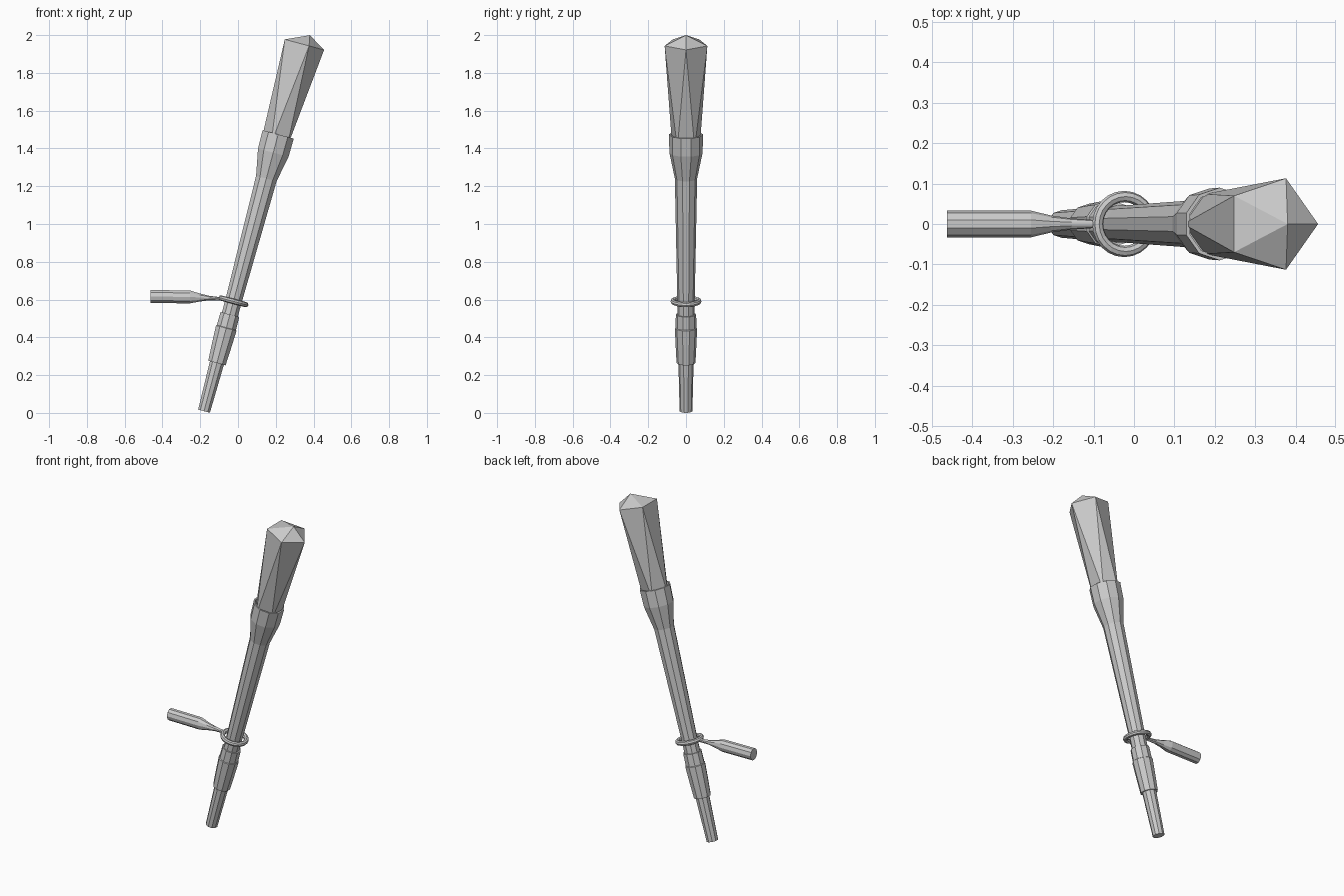
import bpy, bmesh, math
from mathutils import Vector, Matrix

if "Cube" in bpy.data.objects:
    bpy.data.objects.remove(bpy.data.objects["Cube"])

TILT = Matrix.Translation((-0.18, 0, 0.009)) @ Matrix.Rotation(math.radians(15), 4, 'Y')
SIDES = 10


def ring(bm, center, rot, rx, ry, n, phase):
    """A loop of n points around a centre."""
    out = []
    for i in range(n):
        a = phase + 2 * math.pi * i / n
        out.append(bm.verts.new(Vector(center) + rot @ Vector((rx * math.cos(a), ry * math.sin(a), 0))))
    return out


def finish(name, bm, matrix):
    bmesh.ops.recalc_face_normals(bm, faces=bm.faces)
    me = bpy.data.meshes.new(name)
    bm.to_mesh(me)
    bm.free()
    ob = bpy.data.objects.new(name, me)
    ob.matrix_world = matrix
    bpy.context.collection.objects.link(ob)
    return ob


def loft(name, sections, matrix, rot=Matrix.Identity(3), n=SIDES):
    """Skin capped loops; each section is (centre, radius x, radius y)."""
    bm = bmesh.new()
    loops = [ring(bm, c, rot, rx, ry, n, math.pi / 2) for c, rx, ry in sections]
    for a, b in zip(loops, loops[1:]):
        for i in range(n):
            j = (i + 1) % n
            bm.faces.new((a[i], a[j], b[j], b[i]))
    bm.faces.new(loops[0])
    bm.faces.new(loops[-1])
    return finish(name, bm, matrix)


def turned(name, profile):
    """Turned part along the tilted axis from (height, radius) pairs."""
    return loft(name, [((0, 0, s), r, r) for s, r in profile], TILT)


# Lower rod, grip sleeve, and long shaft flaring into a cup
turned("bottom_rod", [(0, 0.034), (0.3, 0.041)])
turned("grip_sleeve", [(0.264, 0.050), (0.36, 0.055), (0.455, 0.059),
                       (0.458, 0.055), (0.53, 0.054)])
turned("shaft_and_cup", [(0.50, 0.046), (0.60, 0.046), (1.275, 0.059),
                         (1.417, 0.088), (1.517, 0.090), (1.517, 0.081), (1.47, 0.078)])

# Faceted five-sided head: pentagons twisted against each other, low peak
bm = bmesh.new()
I3 = Matrix.Identity(3)
low = ring(bm, (0, 0, 1.46), I3, 0.078, 0.078, 5, math.pi / 5)
top = ring(bm, (0.0, 0, 2.012), I3, 0.119, 0.119, 5, 0)
peak = bm.verts.new((0.026, 0, 2.068))
for i in range(5):
    j = (i + 1) % 5
    bm.faces.new((top[i], low[i], top[j]))
    bm.faces.new((low[i], low[j], top[j]))
    bm.faces.new((top[i], top[j], peak))
bm.faces.new(low)
finish("faceted_head", bm, TILT)

# Round collar around the shaft
bpy.ops.mesh.primitive_torus_add(major_segments=24, minor_segments=8,
                                 major_radius=0.068, minor_radius=0.014)
collar = bpy.context.object
collar.name = "collar_ring"
collar.matrix_world = TILT @ Matrix.Translation((0, 0, 0.602))

# Side handle tapering to the collar
sideways = Matrix.Rotation(math.radians(90), 3, 'Y')
loft("side_handle", [((-0.463, 0, 0.616), 0.036, 0.033),
                     ((-0.255, 0, 0.614), 0.036, 0.033),
                     ((-0.205, 0, 0.611), 0.023, 0.021),
                     ((-0.155, 0, 0.608), 0.013, 0.014),
                     ((-0.085, 0, 0.603), 0.009, 0.009)], Matrix.Identity(4), sideways)
